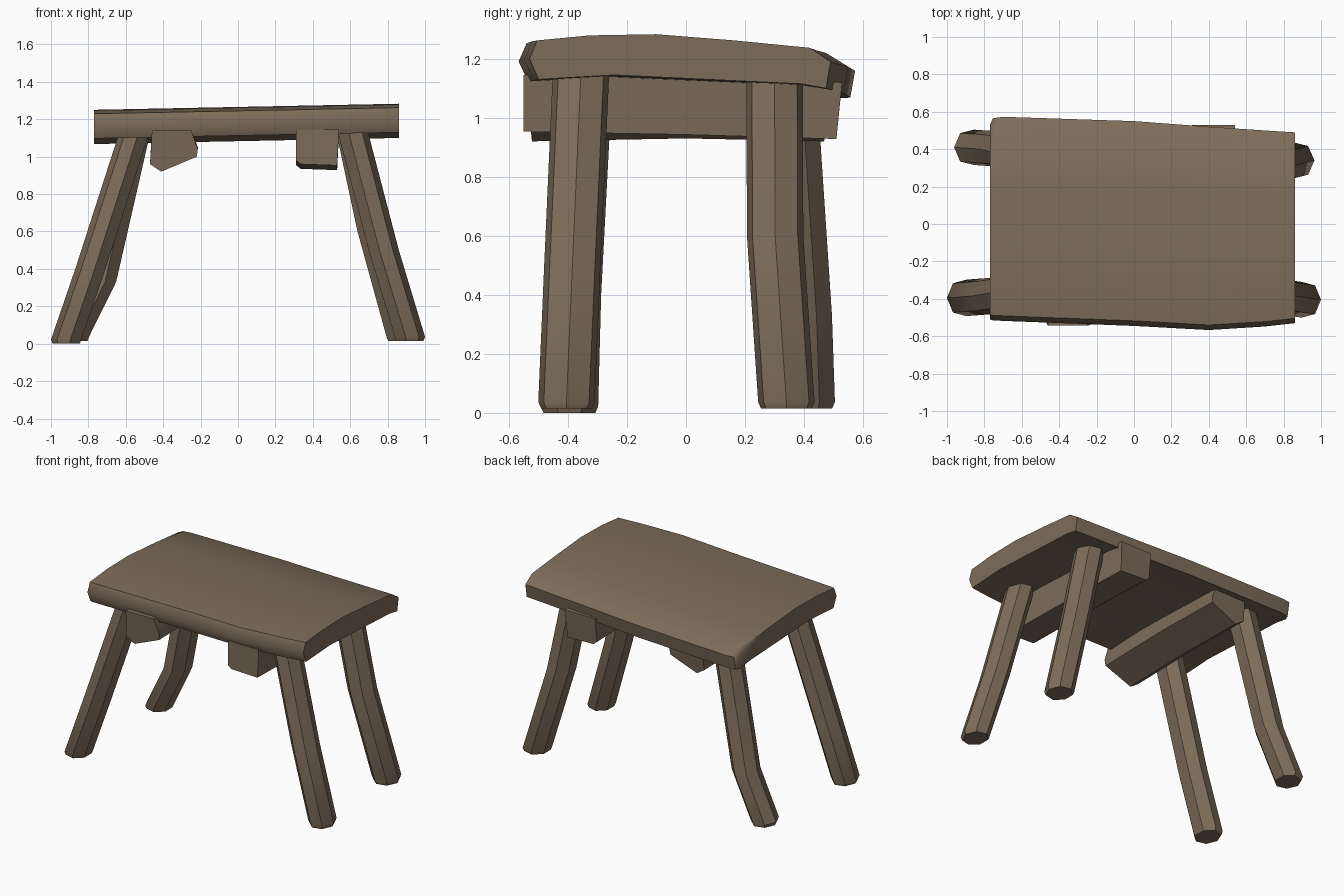
import bpy, bmesh, math

if "Cube" in bpy.data.objects:
    bpy.data.objects.remove(bpy.data.objects["Cube"])

wood = bpy.data.materials.new("brown wood")
wood.diffuse_color = (0.205, 0.150, 0.102, 1)
wood.use_nodes = True
wood.node_tree.nodes["Principled BSDF"].inputs["Base Color"].default_value = wood.diffuse_color


def loft(name, rings, angle=35):
    """Skin a list of equal-length vertex rings and cap both ends."""
    bm = bmesh.new()
    vs = [[bm.verts.new(p) for p in r] for r in rings]
    n = len(rings[0])
    for a, b in zip(vs, vs[1:]):
        for i in range(n):
            j = (i + 1) % n
            bm.faces.new((a[i], a[j], b[j], b[i]))
    bm.faces.new(vs[0])
    bm.faces.new(vs[-1])
    bmesh.ops.recalc_face_normals(bm, faces=bm.faces)
    me = bpy.data.meshes.new(name)
    bm.to_mesh(me)
    bm.free()
    me.materials.append(wood)
    ob = bpy.data.objects.new(name, me)
    bpy.context.collection.objects.link(ob)
    bpy.ops.object.select_all(action='DESELECT')
    ob.select_set(True)
    bpy.context.view_layer.objects.active = ob
    bpy.ops.object.shade_smooth_by_angle(angle=math.radians(angle))
    return ob


# Seat: worn cross-section (depth fraction, height) swept along x
section = [(0.03, 1.13), (0, 1.20), (0.025, 1.262), (0.2, 1.279), (0.42, 1.283),
           (0.68, 1.262), (0.93, 1.237), (1, 1.19), (0.985, 1.10), (0.9, 1.115), (0.28, 1.145)]
stations = [(-0.77, -0.51, 0.53), (-0.755, -0.515, 0.565), (-0.7, -0.518, 0.573),
            (0.0, -0.545, 0.55), (0.4, -0.567, 0.52), (0.7, -0.548, 0.50), (0.86, -0.53, 0.49)]
loft("seat", [[(x, f + (b - f) * t, z + 0.02 * (x - 0.86)) for t, z in section]
              for x, f, b in stations], 50)


# Cross beams under the seat, roughly cut profiles in x/z
def beam(name, profile, ends):
    loft(name, [[(x, y + lean * (z - 1.0), z + dz) for x, z in profile]
                for y, lean, dz in ends], 30)


beam("left_beam", [(-0.46, 1.14), (-0.47, 0.96), (-0.41, 0.92), (-0.22, 1.0),
                   (-0.215, 1.04), (-0.25, 1.14)],
     [(-0.53, -0.1, 0.0), (0.0, 0, 0.01), (0.48, 0.15, 0.0)])
beam("right_beam", [(0.31, 1.14), (0.31, 0.975), (0.335, 0.955), (0.53, 0.948), (0.54, 1.14)],
     [(-0.55, 0.0, 0.005), (0.0, 0, -0.005), (0.515, 0.1, -0.02)])


# Splayed legs: seven-sided, hand-hewn; spine points are (x, y, z)
def leg(name, spine, rx, ry):
    start = 0 if spine[0][0] > 0 else math.pi
    x0, y0, z0 = spine[0]
    pts = [(x0, y0, z0, 0.9)] + [(x, y, z + (0.022 if i == 0 else 0), 1)
                                 for i, (x, y, z) in enumerate(spine)]
    loft(name, [[(x + s * rx * math.cos(start + k * math.tau / 7),
                  y + s * ry * math.sin(start + k * math.tau / 7), z) for k in range(7)]
                for x, y, z, s in pts], 40)


leg("front_left_leg", [(-0.915, -0.395, 0.0), (-0.785, -0.385, 0.4), (-0.54, -0.345, 1.16)], 0.085, 0.1)
leg("back_left_leg", [(-0.875, 0.41, 0.015), (-0.73, 0.4, 0.33), (-0.54, 0.345, 1.16)], 0.087, 0.097)
leg("front_right_leg", [(0.915, -0.405, 0.015), (0.775, -0.385, 0.5), (0.6, -0.355, 1.17)], 0.085, 0.098)
leg("back_right_leg", [(0.875, 0.34, 0.015), (0.72, 0.302, 0.6), (0.6, 0.3, 1.16)], 0.09, 0.098)
